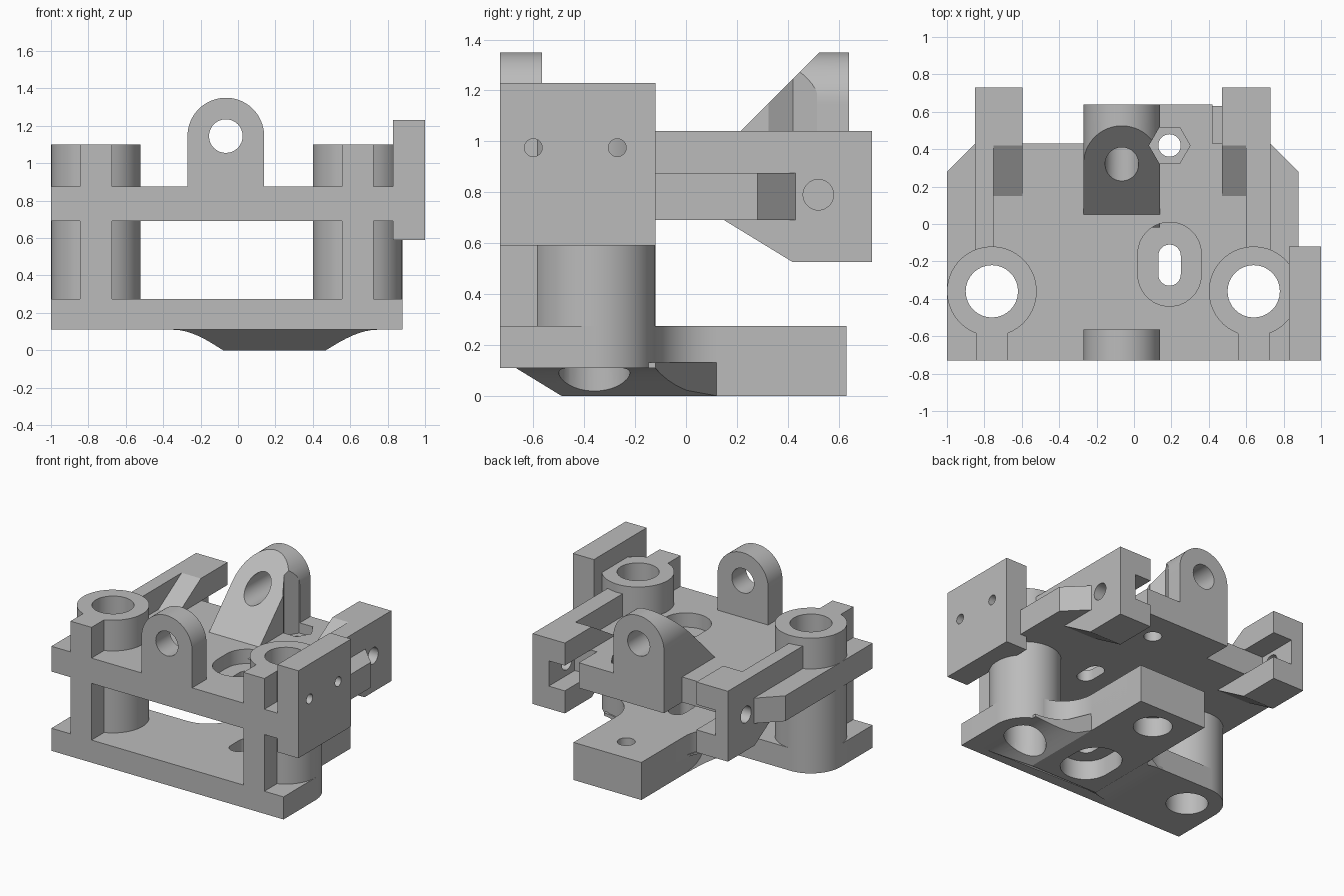
import bpy, bmesh
from math import sin, cos, pi, radians, sqrt

if "Cube" in bpy.data.objects:
    bpy.data.objects.remove(bpy.data.objects["Cube"], do_unlink=True)

grey = bpy.data.materials.new("plain grey")
grey.use_nodes = True
grey.diffuse_color = (0.5, 0.5, 0.5, 1)
grey.node_tree.nodes["Principled BSDF"].inputs["Base Color"].default_value = (0.5, 0.5, 0.5, 1)


def arc(cx, cy, r, a0=0, a1=360, n=32):
    full = abs(a1 - a0) == 360
    steps = n if full else n - 1
    angles = [radians(a0 + (a1 - a0) * i / steps) for i in range(n)]
    return [(cx + r * cos(a), cy + r * sin(a)) for a in angles]


def rect(u0, u1, v0, v1):
    return [(u0, v0), (u1, v0), (u1, v1), (u0, v1)]


def stadium(cx, y0, y1, r):
    return arc(cx, y1 - r, r, 0, 180, 16) + arc(cx, y0 + r, r, 180, 360, 16)


def prism(name, outline, axis, lo, hi):
    """Extrude a closed outline along one axis."""
    place = {"x": lambda u, v, w: (w, u, v),
             "y": lambda u, v, w: (u, w, v),
             "z": lambda u, v, w: (u, v, w)}[axis]
    bm = bmesh.new()
    a = [bm.verts.new(place(u, v, lo)) for u, v in outline]
    b = [bm.verts.new(place(u, v, hi)) for u, v in outline]
    bm.faces.new(a)
    bm.faces.new(b[::-1])
    for i in range(len(a)):
        j = (i + 1) % len(a)
        bm.faces.new((a[i], b[i], b[j], a[j]))
    bmesh.ops.recalc_face_normals(bm, faces=bm.faces)
    me = bpy.data.meshes.new(name)
    bm.to_mesh(me)
    bm.free()
    me.materials.append(grey)
    ob = bpy.data.objects.new(name, me)
    bpy.context.collection.objects.link(ob)
    return ob


def combine(ob, tools, operation="DIFFERENCE"):
    bpy.context.view_layer.objects.active = ob
    for tool in tools:
        mod = ob.modifiers.new("combine", "BOOLEAN")
        mod.operation = operation
        mod.solver = "EXACT"
        mod.object = tool
        bpy.ops.object.modifier_apply(modifier=mod.name)


POSTS = {"right": (0.64, -0.36), "left": (-0.76, -0.36)}
BAR0, BAR1 = -0.08, 0.47

# Shared cutters
bores = [prism("bore_cutter", arc(x, y, 0.14), "z", -0.2, 1.3) for x, y in POSTS.values()]
slot = prism("slot_cutter", stadium(0.19, -0.33, -0.11, 0.06), "z", -0.2, 1.3)
upper_pocket = prism("upper_pocket_cutter", stadium(0.19, -0.44, 0.01, 0.17), "z", 0.77, 1.0)
lower_pocket = prism("lower_pocket_cutter", stadium(0.19, -0.44, 0.01, 0.17), "z", -0.1, 0.14)
bolt = prism("bolt_cutter", arc(0.19, 0.42, 0.06), "z", -0.2, 1.3)
bolt_pocket = prism("bolt_pocket_cutter", arc(0.19, 0.42, 0.13), "z", -0.1, 0.14)
nut = prism("nut_cutter", arc(0.19, 0.42, 0.11, n=6), "z", 0.8, 1.5)
pin = prism("pin_cutter", arc(-0.065, 1.145, 0.09), "y", -1, 1)
rail_pin = prism("rail_pin_cutter", arc(0.52, 0.79, 0.06), "x", -1.2, 1.2)
screws = [prism("screw_cutter", arc(y, 0.975, 0.035), "x", 0.8, 1.2) for y in (-0.6, -0.27)]
cutters = bores + [slot, upper_pocket, lower_pocket, bolt, bolt_pocket, nut, pin, rail_pin] + screws
parts = []

# Base plate with rounded corners, filleted into the rear bar
outline = [(-1, -0.73), (0.88, -0.73)]
outline += arc(0.64, -0.36, 0.24, 0, 80.6, 14) + arc(0.72, 0.123, 0.25, 260, 180, 14)
outline += [(BAR1, 0.63), (BAR0, 0.63)]
outline += arc(-0.33, 0.13, 0.25, 0, -90, 14) + arc(-0.76, -0.36, 0.24, 90, 180, 14)
base = prism("base_plate", outline, "z", 0.11, 0.275)
combine(base, bores + [slot, bolt, lower_pocket, bolt_pocket])
parts.append(base)

# Thick bar running under the base to the rear
bar = prism("rear_bar", rect(BAR0, BAR1, 0, 0.2), "y", -0.49, 0.63)
for v in bar.data.vertices:
    if v.co.y < 0 and v.co.z > 0.1:
        v.co.y = -0.6
combine(bar, bores + [slot, bolt, lower_pocket, bolt_pocket])
parts.append(bar)

# Flared skirt blending the bar into the base underside
steps = [i / 8 for i in range(9)]
flare = [(BAR0 - 0.27 * t, 0.11 * sin(t * pi / 2)) for t in reversed(steps)]
flare += [(BAR1 + 0.28 * t, 0.11 * sin(t * pi / 2)) for t in steps]
skirt = prism("base_skirt", flare + [(x, 0.13) for x, z in reversed(flare)], "y", -1, 1)
for v in skirt.data.vertices:
    x, y, z = v.co
    t = min(1, max(BAR0 - x, x - BAR1, 0) / 0.27)
    if y < 0:
        v.co.y = -0.67 + 0.18 * max(0, 1 - z / 0.11)
    else:
        v.co.y = 0.12 - 0.24 * sqrt(1 - (1 - t) ** 2)
combine(skirt, bores + [slot, lower_pocket])
parts.append(skirt)

# Middle plate with chamfered rear corners and a rear tab
deck = prism("middle_plate", [
    (-1, -0.73), (0.88, -0.73), (0.88, 0.28), (0.73, 0.43), (0.42, 0.43), (0.42, 0.64),
    (-0.27, 0.64), (-0.27, 0.43), (-0.85, 0.43), (-1, 0.28)], "z", 0.69, 0.875)
combine(deck, bores + [slot, bolt, upper_pocket, nut])
parts.append(deck)

# Tubular posts, each with a front rib
for side, (x, y) in POSTS.items():
    keyhole = arc(x, y, 0.24, -69.3, 249.3, 44) + [(x - 0.085, -0.73), (x + 0.085, -0.73)]
    post = prism(side + "_post", keyhole, "z", 0.11, 1.10)
    combine(post, bores)
    parts.append(post)

# Front and rear pin lugs; the rear one has a sloped face
lug_profile = [(-0.27, 0.8)] + [(0.14, 0.8)] + arc(-0.065, 1.145, 0.205, 0, 180, 32)
front_lug = prism("front_lug", lug_profile, "y", -0.73, -0.565)
combine(front_lug, [pin])
rear_lug = prism("rear_lug", lug_profile, "y", -0.02, 0.64)
slope = prism("slope_cutter", [(-0.3, 0.525), (0.8, 1.625), (-0.3, 1.625)], "x", -0.5, 0.5)
cutters.append(slope)
combine(rear_lug, [slope, pin, nut])
parts += [front_lug, rear_lug]

# Side rails: thin wall, ramped clevis block and inward slot
wall_profile = [(-0.16, 0.69), (0.15, 0.69), (0.42, 0.525), (0.73, 0.525), (0.73, 1.04), (-0.16, 1.04)]
block_profile = wall_profile[1:5] + [(0.42, 1.04), (0.15, 0.875)]
for side, outer, wall, inner in (("right", 0.73, 0.6, 0.47), ("left", -0.85, -0.75, -0.595)):
    rail = prism(side + "_rail", wall_profile, "x", *sorted((outer, wall)))
    block = prism("block_tool", block_profile, "x", *sorted((outer, inner)))
    reach = inner + (inner - wall)
    notch = prism("notch_cutter", rect(0.43, 0.9, 0.69, 0.875), "x", *sorted((wall, reach)))
    combine(rail, [block], "UNION")
    combine(rail, [notch, rail_pin])
    cutters += [block, notch]
    parts.append(rail)

# Flat mounting plate on the side
mount = prism("side_mount", rect(-0.73, -0.12, 0.59, 1.23), "x", 0.83, 1.0)
combine(mount, screws)
parts.append(mount)

# Remove the cutters and shade curved walls smoothly
for tool in cutters:
    bpy.data.objects.remove(tool, do_unlink=True)
bpy.ops.object.select_all(action="DESELECT")
for ob in parts:
    ob.select_set(True)
bpy.context.view_layer.objects.active = parts[0]
bpy.ops.object.shade_smooth_by_angle(angle=radians(30))
